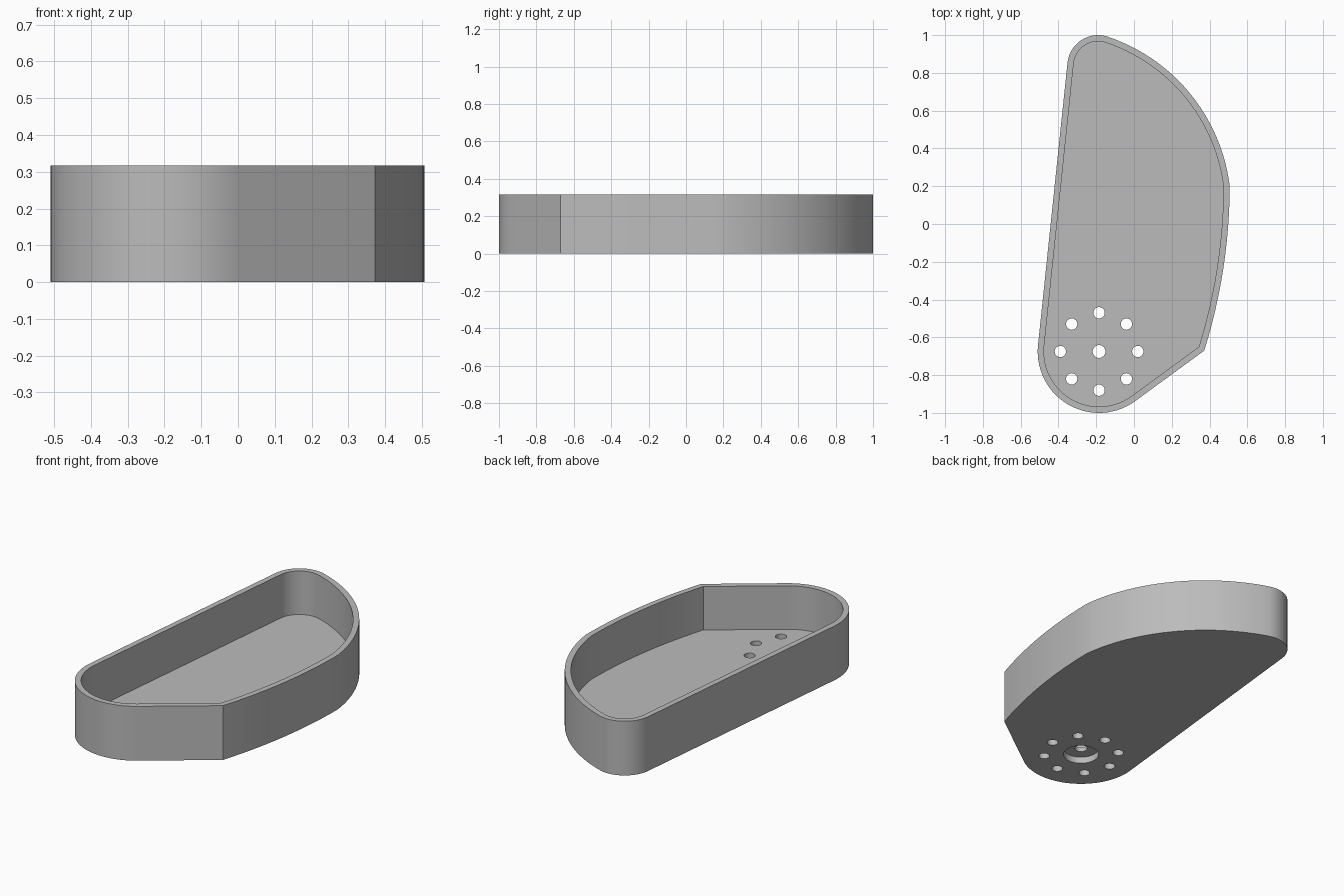
import bpy, bmesh, math
from mathutils import Vector

cube = bpy.data.objects.get("Cube")
if cube:
    bpy.data.objects.remove(cube, do_unlink=True)

HEIGHT, FLOOR, WALL = 0.317, 0.063, 0.033
HUB = Vector((-0.185, -0.675))

grey = bpy.data.materials.new("plain grey")
grey.use_nodes = True
colour = (0.5, 0.5, 0.5, 1)
grey.diffuse_color = colour
grey.node_tree.nodes["Principled BSDF"].inputs["Base Color"].default_value = colour


def arc(centre, radius, start, end, steps):
    """Points on a circular arc, angles in degrees."""
    angles = [math.radians(start + (end - start) * i / steps) for i in range(steps + 1)]
    return [Vector(centre) + radius * Vector((math.cos(a), math.sin(a))) for a in angles]


def bulge(a, b, sagitta, steps):
    """Arc from a to b, bowed to the right of travel when sagitta is negative."""
    a, b = Vector(a), Vector(b)
    chord = b - a
    half = chord.length / 2
    radius = (half * half + sagitta * sagitta) / (2 * sagitta)
    left = Vector((-chord.y, chord.x)).normalized()
    centre = (a + b) / 2 - left * (radius - sagitta)
    first = a - centre
    sweep = -2 * math.asin(half / radius)
    turn = [math.atan2(first.y, first.x) + sweep * i / steps for i in range(steps + 1)]
    return [centre + radius * Vector((math.cos(t), math.sin(t))) for t in turn]


def inset(points, distance):
    """Mitred inward offset of a clockwise outline."""
    result = []
    for i, p in enumerate(points):
        before = (p - points[i - 1]).normalized()
        after = (points[(i + 1) % len(points)] - p).normalized()
        n1, n2 = Vector((before.y, -before.x)), Vector((after.y, -after.x))
        result.append(p + (n1 + n2) * distance / (1 + n1.dot(n2)))
    return result


def prism(name, points, bottom, top):
    bm = bmesh.new()
    face = bm.faces.new([bm.verts.new((p.x, p.y, bottom)) for p in points])
    moved = bmesh.ops.extrude_face_region(bm, geom=[face])["geom"]
    bmesh.ops.translate(bm, vec=(0, 0, top - bottom),
                        verts=[g for g in moved if isinstance(g, bmesh.types.BMVert)])
    bmesh.ops.recalc_face_normals(bm, faces=bm.faces)
    mesh = bpy.data.meshes.new(name)
    bm.to_mesh(mesh)
    bm.free()
    mesh.materials.append(grey)
    obj = bpy.data.objects.new(name, mesh)
    bpy.context.collection.objects.link(obj)
    return obj


def cut(target, cutter):
    cutter.hide_render = True
    mod = target.modifiers.new("cut", "BOOLEAN")
    mod.operation, mod.solver, mod.object = "DIFFERENCE", "EXACT", cutter
    bpy.ops.object.modifier_apply(modifier=mod.name)
    bpy.data.objects.remove(cutter, do_unlink=True)


# Clockwise outline: round nose, two bowed sides, straight corner, round hub end
shoulder, corner = (0.507, 0.2), (0.372, -0.67)
nose = arc((-0.19, 0.837), 0.163, 174, 75, 14)
upper_side = bulge(nose[-1], shoulder, 0.15, 24)
lower_side = bulge(shoulder, corner, 0.033, 12)
hub_end = arc(HUB, 0.325, -54, -186, 28)
outline = nose + upper_side[1:] + lower_side[1:] + hub_end

# Open tray with a thin wall
tray = prism("tray", outline, 0, HEIGHT)
bpy.context.view_layer.objects.active = tray
tray.select_set(True)
cut(tray, prism("tray_cavity", inset(outline, WALL), FLOOR, HEIGHT + 0.1))

# Recess under the hub, then the centre hole and its ring of holes
cut(tray, prism("hub_recess", arc(HUB, 0.097, 0, 350, 35), -0.1, 0.038))
cut(tray, prism("centre_hole", arc(HUB, 0.034, 0, 345, 23), -0.1, 0.2))
for spot in arc(HUB, 0.205, 0, 315, 7):
    cut(tray, prism("ring_hole", arc(spot, 0.03, 0, 345, 23), -0.1, 0.2))

bpy.ops.object.shade_smooth_by_angle(angle=math.radians(30))
